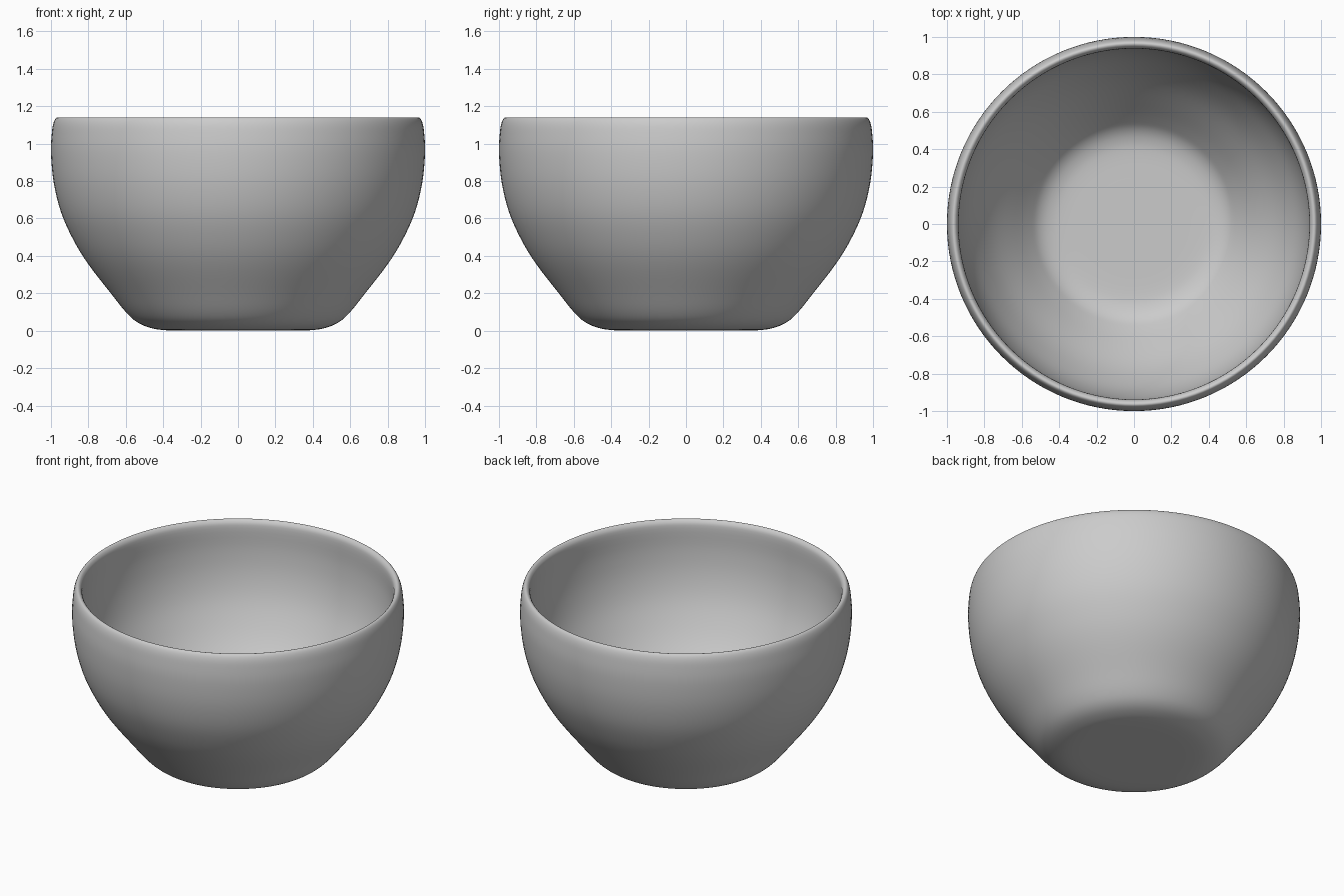
import bpy
import bmesh
from math import tau
from mathutils import Vector

cube = bpy.data.objects.get("Cube")
if cube:
    bpy.data.objects.remove(cube, do_unlink=True)

SEGMENTS = 128
STEPS = 4

# Grey glaze
glaze = bpy.data.materials.new("grey_glaze")
glaze.use_nodes = True
colour = (0.6, 0.6, 0.6, 1)
glaze.diffuse_color = colour
glaze.node_tree.nodes["Principled BSDF"].inputs["Base Color"].default_value = colour

# Half section of the bowl: underside, outer wall, rim, inner wall, floor
section = [
    (0, 0), (0.2, 0), (0.38, 0.002), (0.47, 0.016), (0.54, 0.046), (0.6, 0.1),
    (0.68, 0.2), (0.8, 0.355), (0.88, 0.485), (0.945, 0.63), (0.985, 0.79),
    (1, 0.95), (0.995, 1.06), (0.985, 1.115), (0.968, 1.14), (0.948, 1.13),
    (0.938, 1.09), (0.94, 0.95), (0.926, 0.8), (0.89, 0.655), (0.83, 0.52),
    (0.752, 0.39), (0.635, 0.24), (0.56, 0.15), (0.51, 0.1), (0.45, 0.072),
    (0.37, 0.061), (0.2, 0.06), (0, 0.06),
]


def smooth_path(points):
    """Catmull-Rom curve through the points."""
    pts = [Vector(p) for p in points]
    pts = [pts[0]] + pts + [pts[-1]]
    path = []
    for a, b, c, d in zip(pts, pts[1:], pts[2:], pts[3:]):
        for i in range(STEPS):
            t = i / STEPS
            path.append(0.5 * (2 * b + (c - a) * t
                               + (2 * a - 5 * b + 4 * c - d) * t ** 2
                               + (3 * b - a - 3 * c + d) * t ** 3))
    return path + [pts[-1]]


# Spin the section around the z axis
bm = bmesh.new()
verts = [bm.verts.new((p.x, 0, p.y)) for p in smooth_path(section)]
edges = [bm.edges.new(pair) for pair in zip(verts, verts[1:])]
bmesh.ops.spin(bm, geom=verts + edges, cent=(0, 0, 0), axis=(0, 0, 1),
               angle=tau, steps=SEGMENTS, use_merge=True)
bmesh.ops.remove_doubles(bm, verts=bm.verts, dist=0.0001)
bmesh.ops.recalc_face_normals(bm, faces=bm.faces)
for face in bm.faces:
    face.smooth = True

mesh = bpy.data.meshes.new("bowl")
bm.to_mesh(mesh)
bm.free()
mesh.materials.append(glaze)
bowl = bpy.data.objects.new("bowl", mesh)
bpy.context.collection.objects.link(bowl)
